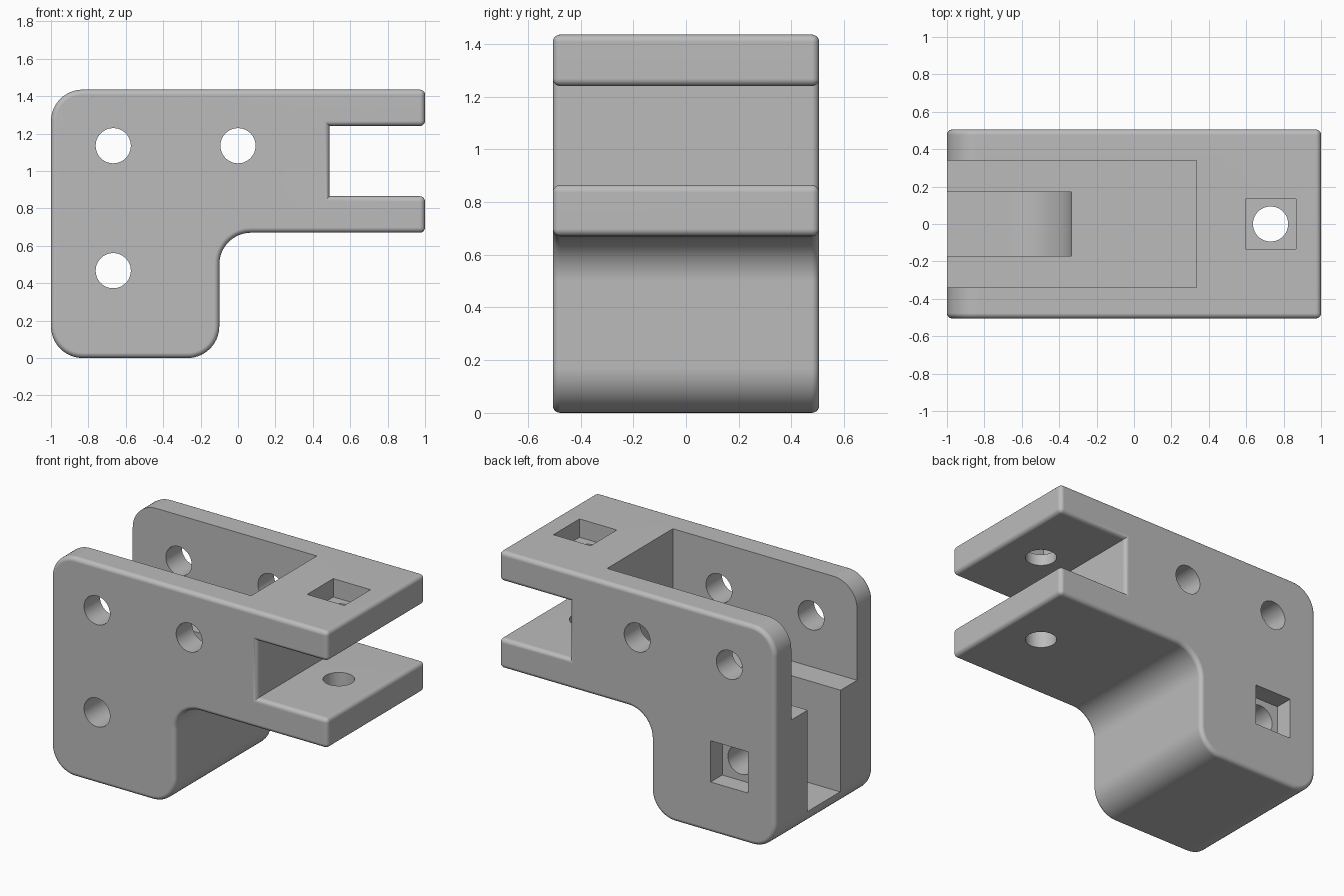
import bpy, bmesh, math
from mathutils import Vector

default = bpy.data.objects.get("Cube")
if default:
    bpy.data.objects.remove(default, do_unlink=True)

HALF_DEPTH = 0.505
TOP = 1.435
FILLET = 0.17
EDGE = 0.028
HOLE = 0.094
REACH = 0.333          # clearance around each pin
PIN_X, LOW_Z, HIGH_Z = -0.667, 0.467, 1.135
FORK_X = 0.73
POCKET = 0.135
POCKET_DEPTH = 0.12

grey = bpy.data.materials.new("plain grey")
grey.use_nodes = True
grey.diffuse_color = (0.5, 0.5, 0.5, 1)
grey.node_tree.nodes["Principled BSDF"].inputs["Base Color"].default_value = (0.5, 0.5, 0.5, 1)


def rounded(corners, steps=14):
    """Profile points from (x, z, radius) corners."""
    points = []
    for i, (x, z, r) in enumerate(corners):
        c = Vector((x, z))
        if r == 0:
            points.append(c)
            continue
        a = (Vector(corners[i - 1][:2]) - c).normalized() * r
        b = (Vector(corners[(i + 1) % len(corners)][:2]) - c).normalized() * r
        for s in range(steps + 1):
            t = s / steps * math.pi / 2
            points.append(c + a * (1 - math.sin(t)) + b * (1 - math.cos(t)))
    return points


def finish(name, bm):
    bmesh.ops.recalc_face_normals(bm, faces=bm.faces)
    mesh = bpy.data.meshes.new(name)
    bm.to_mesh(mesh)
    bm.free()
    mesh.materials.append(grey)
    ob = bpy.data.objects.new(name, mesh)
    bpy.context.collection.objects.link(ob)
    return ob


def extrude(name, points, half, edge=0):
    """Extrude an x-z profile along y, optionally rounding its rims and tips."""
    bm = bmesh.new()
    face = bm.faces.new([bm.verts.new((p.x, -half, p.y)) for p in points])
    made = bmesh.ops.extrude_face_region(bm, geom=[face])["geom"]
    bmesh.ops.translate(bm, vec=(0, 2 * half, 0),
                        verts=[g for g in made if isinstance(g, bmesh.types.BMVert)])
    bmesh.ops.recalc_face_normals(bm, faces=bm.faces)
    if edge:
        def rim(e):
            a, b = (v.co for v in e.verts)
            return abs(a.y - b.y) < 1e-4 or (a.x > 0.99 and b.x > 0.99)
        bmesh.ops.bevel(bm, geom=[e for e in bm.edges if rim(e)], offset=edge,
                        segments=5, profile=0.5, affect='EDGES', clamp_overlap=False)
    return finish(name, bm)


def box(name, low, high):
    low, high = Vector(low), Vector(high)
    bm = bmesh.new()
    bmesh.ops.create_cube(bm, size=1)
    for v in bm.verts:
        v.co = (low + high) / 2 + v.co * (high - low)
    return finish(name, bm)


def pin(name, centre, axis, length):
    bm = bmesh.new()
    bmesh.ops.create_cone(bm, cap_ends=True, segments=48, radius1=HOLE,
                          radius2=HOLE, depth=length)
    turn = Vector((0, 0, 1)).rotation_difference(Vector(axis)).to_matrix()
    for v in bm.verts:
        v.co = turn @ v.co + Vector(centre)
    return finish(name, bm)


# Body with forked arm
bracket = extrude("bracket", rounded([
    (-1, 0, FILLET), (-0.1, 0, FILLET), (-0.1, 0.67, FILLET),
    (1, 0.67, 0), (1, 0.865, 0), (0.49, 0.865, 0),
    (0.49, 1.24, 0), (1, 1.24, 0), (1, TOP, 0), (-1, TOP, FILLET)]),
    HALF_DEPTH, EDGE)

# Wide upper slot and narrow lower slot with a rounded end
cutters = [
    box("upper_slot", (-1.2, -0.34, LOW_Z + REACH), (REACH, 0.34, TOP + 0.2)),
    extrude("lower_slot", rounded([
        (-1.2, LOW_Z - REACH, 0), (PIN_X + REACH, LOW_Z - REACH, REACH),
        (PIN_X + REACH, 0.95, 0), (-1.2, 0.95, 0)], 24), 0.17),
]
# Pin holes
for x, z in ((PIN_X, LOW_Z), (PIN_X, HIGH_Z), (0, HIGH_Z)):
    cutters.append(pin("cross_hole", (x, 0, z), (0, 1, 0), 1.4))
cutters.append(pin("fork_hole", (FORK_X, 0, 1), (0, 0, 1), 1.4))
# Square nut pockets
cutters.append(box("fork_pocket", (FORK_X - POCKET, -POCKET, TOP - POCKET_DEPTH),
                   (FORK_X + POCKET, POCKET, TOP + 0.2)))
cutters.append(box("back_pocket",
                   (PIN_X - POCKET, HALF_DEPTH - POCKET_DEPTH, LOW_Z - POCKET),
                   (PIN_X + POCKET, HALF_DEPTH + 0.2, LOW_Z + POCKET)))

for cutter in cutters:
    cutter.hide_render = True
    cut = bracket.modifiers.new(cutter.name, 'BOOLEAN')
    cut.operation = 'DIFFERENCE'
    cut.solver = 'EXACT'
    cut.object = cutter

# Bake the cuts and discard the cutters
graph = bpy.context.evaluated_depsgraph_get()
cut_mesh = bpy.data.meshes.new_from_object(bracket.evaluated_get(graph))
bracket.modifiers.clear()
bracket.data = cut_mesh
cut_mesh.name = "bracket"
cut_mesh.materials.clear()
cut_mesh.materials.append(grey)
for poly in cut_mesh.polygons:
    poly.material_index = 0
for cutter in cutters:
    bpy.data.objects.remove(cutter, do_unlink=True)

# Smooth rounds, crisp edges
bpy.ops.object.select_all(action='DESELECT')
bracket.select_set(True)
bpy.context.view_layer.objects.active = bracket
bpy.ops.object.shade_smooth_by_angle(angle=math.radians(30))
weighted = bracket.modifiers.new("weighted_normals", 'WEIGHTED_NORMAL')
weighted.keep_sharp = True
